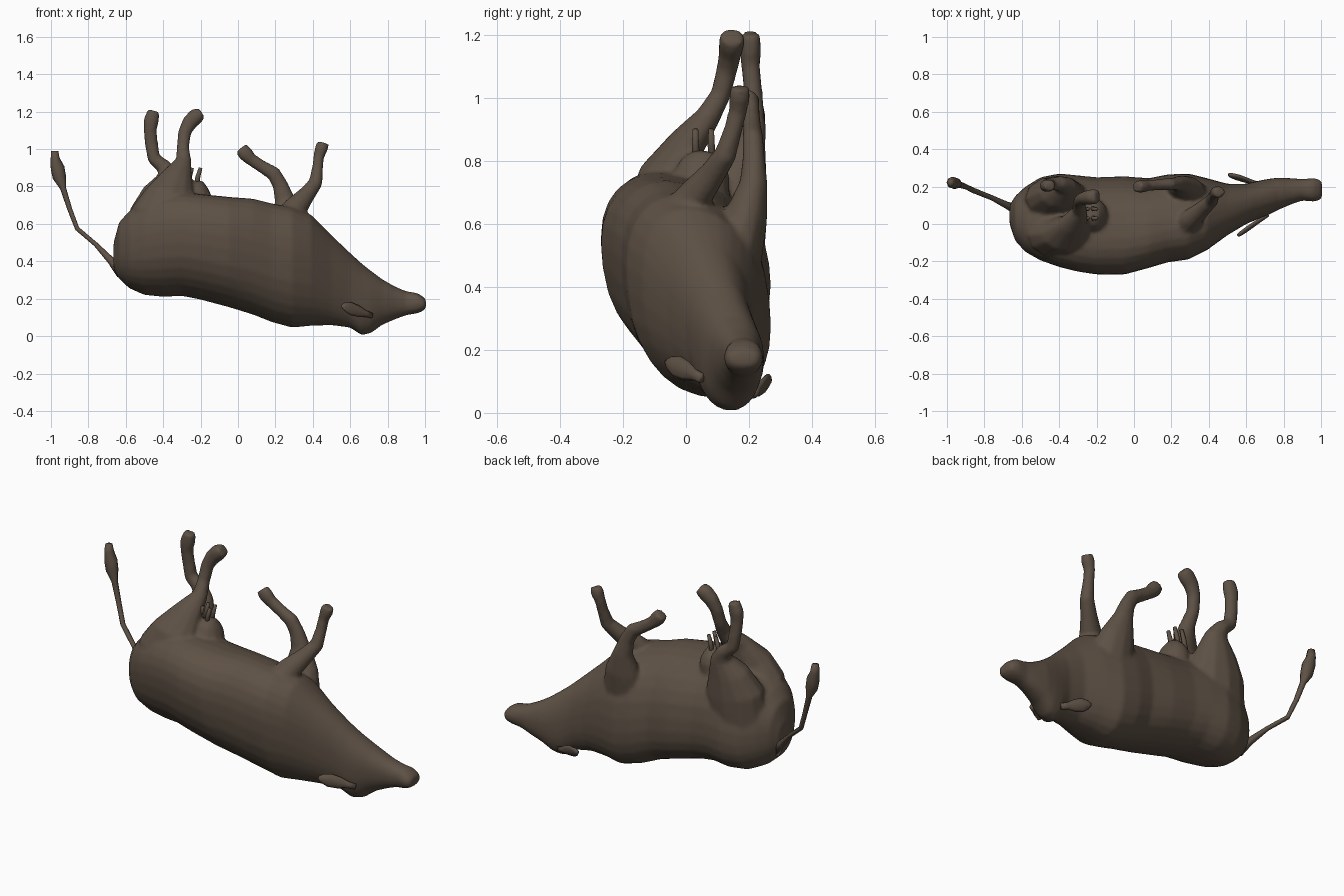
import bpy, bmesh, math
from mathutils import Vector

hide = bpy.data.materials.new("dark brown hide")
hide.diffuse_color = (0.112, 0.083, 0.060, 1)


def skin(bm, rings):
    """Bridge closed rings of points and cap both ends."""
    loops = [[bm.verts.new(p) for p in r] for r in rings]
    n = len(loops[0])
    for a, b in zip(loops, loops[1:]):
        for i in range(n):
            j = (i + 1) % n
            bm.faces.new((a[i], a[j], b[j], b[i]))
    bm.faces.new(loops[0][::-1])
    bm.faces.new(loops[-1])


def tube(bm, path, sides=12):
    """Path rows: x, y, z, in-plane radius, y radius."""
    pts = [Vector(p[:3]) for p in path]
    rings = []
    for i, p in enumerate(pts):
        t = (pts[min(i + 1, len(pts) - 1)] - pts[max(i - 1, 0)]).normalized()
        v = (Vector((0, 1, 0)) - t * t.y).normalized()
        u = v.cross(t)
        a, b = path[i][3], path[i][-1]
        rings.append([p + u * a * math.cos(k * math.tau / sides)
                      + v * b * math.sin(k * math.tau / sides) for k in range(sides)])
    skin(bm, rings)


def finish(bm, name):
    bmesh.ops.recalc_face_normals(bm, faces=bm.faces[:])
    me = bpy.data.meshes.new(name)
    bm.to_mesh(me)
    bm.free()
    me.materials.append(hide)
    for f in me.polygons:
        f.use_smooth = True
    ob = bpy.data.objects.new(name, me)
    bpy.context.collection.objects.link(ob)
    return ob


def power(c, e=0.88):
    return math.copysign(abs(c) ** e, c)


# torso, neck and head: x, y range, z range, roll
stations = [
    (-0.665, 0.00, 0.10, 0.36, 0.50, -.1),
    (-0.635, -0.09, 0.15, 0.305, 0.61, -.15),
    (-0.58, -0.15, 0.20, 0.255, 0.67, -.2),
    (-0.50, -0.195, 0.25, 0.22, 0.72, -.25),
    (-0.40, -0.23, 0.27, 0.21, 0.76, -.25),
    (-0.30, -0.255, 0.26, 0.215, 0.77, -.25),
    (-0.20, -0.27, 0.25, 0.195, 0.76, -.25),
    (-0.05, -0.27, 0.255, 0.155, 0.745, -.25),
    (0.08, -0.235, 0.245, 0.115, 0.735, -.25),
    (0.18, -0.205, 0.265, 0.075, 0.71, -.25),
    (0.29, -0.19, 0.27, 0.045, 0.69, -.25),
    (0.39, -0.14, 0.245, 0.055, 0.65, -.22),
    (0.50, -0.06, 0.215, 0.058, 0.54, -.18),
    (0.60, 0.00, 0.215, 0.045, 0.445, -.15),
    (0.66, 0.025, 0.23, 0.005, 0.39, -.12),
    (0.71, 0.045, 0.24, 0.015, 0.35, -.1),
    (0.77, 0.075, 0.248, 0.06, 0.305, -.1),
    (0.84, 0.105, 0.245, 0.09, 0.265, -.1),
    (0.90, 0.125, 0.24, 0.112, 0.24, 0),
    (0.96, 0.12, 0.245, 0.122, 0.23, 0),
    (0.99, 0.125, 0.24, 0.135, 0.21, 0),
    (1.005, 0.14, 0.225, 0.15, 0.195, 0),
]
bm = bmesh.new()
rings = []
for x, y0, y1, z0, z1, roll in stations:
    ring = []
    for k in range(28):
        t = k * math.tau / 28
        ring.append((x, (y0 + y1) / 2 + (y1 - y0) / 2 * power(math.cos(t)),
                     (z0 + z1) / 2 + (z1 - z0) / 2 * power(math.sin(t + roll))))
    rings.append(ring)
skin(bm, rings)

# near hind leg
tube(bm, [(-.40, -.05, .50, .18, .13), (-.38, -.06, .66, .19, .13),
          (-.36, -.05, .75, .14, .10), (-.325, .0, .85, .085, .06),
          (-.29, .07, .94, .042, .04), (-.295, .11, 1.01, .034, .033),
          (-.285, .13, 1.09, .036, .034), (-.26, .14, 1.14, .042, .037),
          (-.225, .145, 1.175, .045, .042), (-.195, .148, 1.195, .032, .04)])
# far hind leg
tube(bm, [(-.42, .12, .50, .18, .13), (-.41, .14, .66, .17, .12),
          (-.39, .17, .77, .12, .09), (-.37, .205, .86, .062, .05),
          (-.395, .215, .905, .042, .04), (-.45, .215, .95, .036, .034),
          (-.463, .212, 1.03, .036, .03), (-.47, .205, 1.1, .036, .03),
          (-.465, .205, 1.15, .042, .035), (-.45, .205, 1.205, .034, .03)])
# near front leg
tube(bm, [(.24, -.06, .45, .14, .09), (.265, -.03, .60, .10, .085),
          (.31, .03, .69, .065, .055), (.37, .085, .76, .046, .042),
          (.415, .125, .82, .038, .036), (.425, .15, .90, .03, .03),
          (.432, .165, .96, .029, .03), (.445, .17, 1.0, .036, .034),
          (.455, .172, 1.035, .034, .03)])
# far front leg
tube(bm, [(.28, .15, .48, .13, .09), (.27, .19, .62, .10, .07),
          (.25, .215, .73, .055, .045), (.225, .215, .81, .042, .036),
          (.19, .212, .87, .04, .034), (.13, .21, .905, .034, .03),
          (.07, .205, .945, .034, .03), (.04, .20, .975, .042, .034),
          (.015, .20, 1.005, .036, .032)])
# udder
tube(bm, [(-.23, .04, .66, .09, .10), (-.22, .05, .76, .08, .09),
          (-.215, .055, .80, .055, .07), (-.21, .06, .83, .025, .03)])
body = finish(bm, "cow_body_with_legs")
mod = body.modifiers.new("merge", 'REMESH')
mod.mode = 'VOXEL'
mod.voxel_size = 0.011
mod.use_smooth_shade = True
mod = body.modifiers.new("soften", 'SMOOTH')
mod.factor = 0.5
mod.iterations = 5

# tail with tuft
bm = bmesh.new()
tube(bm, [(-.62, .075, .34, .035, .03), (-.68, .10, .405, .02, .02),
          (-.76, .14, .49, .012, .014), (-.86, .18, .575, .012, .015),
          (-.90, .20, .68, .013, .015), (-.935, .212, .79, .016, .018),
          (-.955, .217, .85, .036, .03), (-.965, .22, .90, .037, .032),
          (-.978, .222, .95, .024, .028), (-.98, .222, .99, .019, .02)], 8)
finish(bm, "tail")

# teats
bm = bmesh.new()
for dx, dy in ((0, 0), (0, .05), (-.045, .0), (-.045, .05)):
    tube(bm, [(-.225 + dx, .035 + dy, .78, .014), (-.215 + dx, .03 + dy, .85, .013),
              (-.20 + dx, .03 + dy, .90, .010)], 6)
finish(bm, "teats")

# ears, flattened leaves: base, tip, wide direction
for name, base, tip, wide in (
        ("near_ear", (.715, .05, .11), (.555, -.062, .163), (.1, .3, 1)),
        ("far_ear", (.66, .215, .06), (.505, .265, .105), (.2, .3, 1))):
    bm = bmesh.new()
    a, b = Vector(base), Vector(tip)
    d = (b - a).normalized()
    w = Vector(wide)
    w = (w - d * w.dot(d)).normalized()
    n = d.cross(w)
    rings = []
    for s, r in ((0, .016), (.2, .018), (.45, .032), (.7, .036), (.9, .024), (1, .008)):
        rings.append([a.lerp(b, s) + w * r * math.cos(k * math.tau / 8)
                      + n * min(r, .012) * math.sin(k * math.tau / 8) for k in range(8)])
    skin(bm, rings)
    finish(bm, name)
